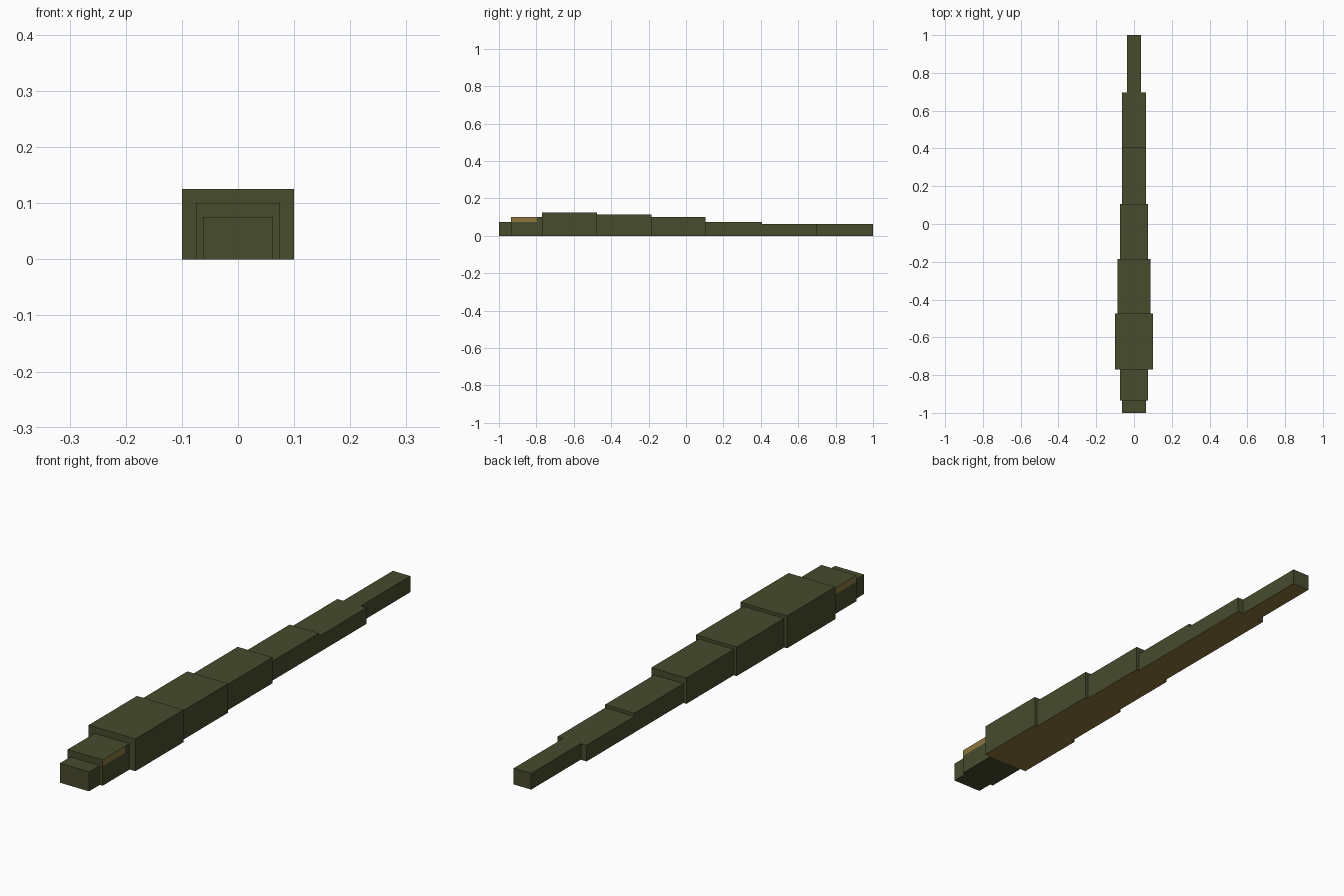
import bpy
import bmesh
from mathutils import Vector

old = bpy.data.objects.get("Cube")
if old:
    bpy.data.objects.remove(old, do_unlink=True)


def make_material(name, rgb):
    mat = bpy.data.materials.new(name)
    mat.use_nodes = True
    colour = (*rgb, 1.0)
    mat.diffuse_color = colour
    mat.node_tree.nodes["Principled BSDF"].inputs["Base Color"].default_value = colour
    return mat


green = make_material("olive_green", (0.064, 0.072, 0.027))
tan = make_material("tan", (0.26, 0.18, 0.048))

EYE_BACK, EYE_BOTTOM = -0.797, 0.075


def cut(bm, co, normal):
    geom = bm.verts[:] + bm.edges[:] + bm.faces[:]
    bmesh.ops.bisect_plane(bm, geom=geom, plane_co=co, plane_no=normal)


def segment(name, y0, y1, half_width, height, belly=True, eyes=False):
    """Box resting on the ground, with a tan belly or tan eye patches."""
    bm = bmesh.new()
    bmesh.ops.create_cube(bm, size=1)
    for v in bm.verts:
        v.co = Vector((v.co.x * 2 * half_width,
                       (y0 + y1) / 2 + v.co.y * (y1 - y0),
                       (v.co.z + 0.5) * height))
    if eyes:
        cut(bm, (0, EYE_BACK, 0), (0, 1, 0))
        cut(bm, (0, 0, EYE_BOTTOM), (0, 0, 1))
    bm.normal_update()
    for f in bm.faces:
        c = f.calc_center_median()
        is_belly = belly and f.normal.z < -0.5
        is_eye = (eyes and abs(f.normal.x) > 0.5
                  and c.y < EYE_BACK and c.z > EYE_BOTTOM)
        f.material_index = int(is_belly or is_eye)
    mesh = bpy.data.meshes.new(name)
    bm.to_mesh(mesh)
    bm.free()
    mesh.materials.append(green)
    mesh.materials.append(tan)
    obj = bpy.data.objects.new(name, mesh)
    bpy.context.collection.objects.link(obj)


# Head
segment("snout", -1.0, -0.935, 0.0625, 0.075, belly=False)
segment("head", -0.935, -0.77, 0.075, 0.1, belly=False, eyes=True)

# Body, tapering from the neck to the tail: end y, half width, height
start = -0.77
body = [
    ("neck", -0.475, 0.1, 0.125),
    ("front_body", -0.185, 0.0875, 0.1125),
    ("middle_body", 0.105, 0.075, 0.1),
    ("rear_body", 0.405, 0.0625, 0.075),
    ("tail_base", 0.697, 0.0625, 0.0625),
    ("tail_tip", 1.0, 0.0375, 0.0625),
]
for name, end, half_width, height in body:
    segment(name, start, end, half_width, height)
    start = end
